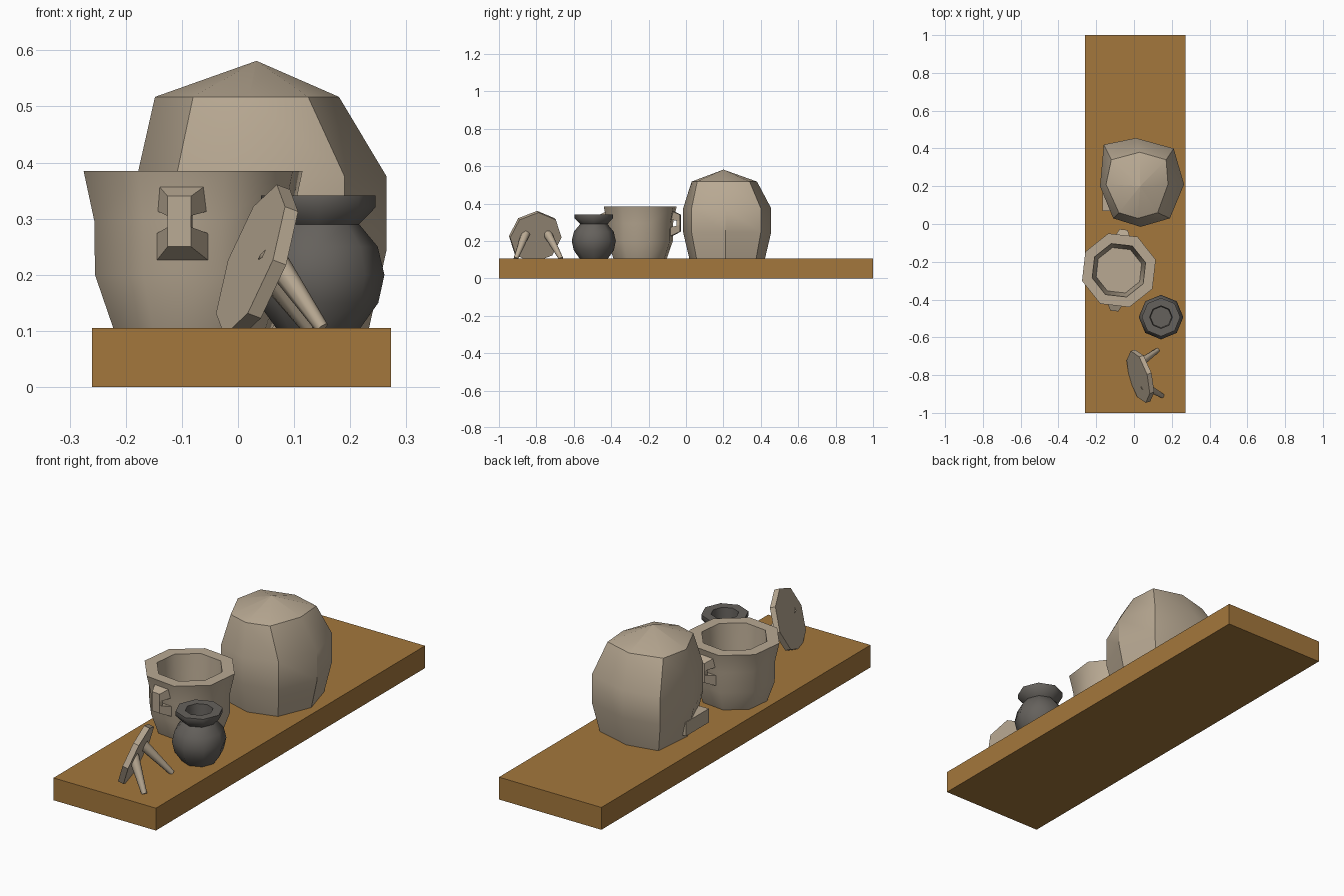
import bpy, bmesh, math
from mathutils import Vector

if "Cube" in bpy.data.objects:
    bpy.data.objects.remove(bpy.data.objects["Cube"])


def mat(name, rgb):
    m = bpy.data.materials.new(name)
    m.diffuse_color = (*rgb, 1)
    m.use_nodes = True
    m.node_tree.nodes["Principled BSDF"].inputs["Base Color"].default_value = m.diffuse_color
    return m


WOOD = mat("wood", (0.37, 0.185, 0.045))
CLAY = mat("tan_clay", (0.48, 0.395, 0.29))
IRON = mat("dark_grey", (0.13, 0.12, 0.108))


def finish(name, bm, material, angle=None):
    bmesh.ops.recalc_face_normals(bm, faces=bm.faces[:])
    me = bpy.data.meshes.new(name)
    bm.to_mesh(me)
    bm.free()
    me.materials.append(material)
    ob = bpy.data.objects.new(name, me)
    bpy.context.collection.objects.link(ob)
    if angle:
        bpy.ops.object.select_all(action='DESELECT')
        ob.select_set(True)
        bpy.context.view_layer.objects.active = ob
        bpy.ops.object.shade_smooth_by_angle(angle=math.radians(angle))
    return ob


def loft(bm, rings):
    """Skin a list of rings of equal length and cap both ends."""
    vs = [[bm.verts.new(p) for p in r] for r in rings]
    n = len(vs[0])
    for a, b in zip(vs, vs[1:]):
        for i in range(n):
            j = (i + 1) % n
            bm.faces.new((a[i], a[j], b[j], b[i]))
    bm.faces.new(vs[0][::-1])
    bm.faces.new(vs[-1])


def turned(profile, center, start, sides=8):
    """Rings for a (radius, z) profile."""
    cx, cy = center
    angs = [math.radians(start) + 2 * math.pi * i / sides for i in range(sides)]
    return [[(cx + r * math.cos(a), cy + r * math.sin(a), z) for a in angs]
            for r, z in profile]


def box(name, lo, hi, material):
    bm = bmesh.new()
    loft(bm, [[(lo[0], lo[1], z), (hi[0], lo[1], z), (hi[0], hi[1], z), (lo[0], hi[1], z)]
              for z in (lo[2], hi[2])])
    return finish(name, bm, material)


# Shelf board
TOP = 0.105
box("shelf_board", (-0.26, -1, 0), (0.273, 1, TOP), WOOD)

# Large closed jar: uneven eight-sided body with a low peaked lid
belly = [(-0.16, 0.42), (0.01, 0.455), (0.21, 0.40), (0.265, 0.21),
         (0.19, 0.03), (0.035, -0.015), (-0.11, 0.03), (-0.18, 0.20)]
shoulder = [(-0.12, 0.34), (0.03, 0.38), (0.17, 0.34), (0.18, 0.21),
            (0.125, 0.06), (0.02, 0.03), (-0.08, 0.06), (-0.148, 0.21)]
foot = [(0.04 + (x - 0.04) * 0.86, 0.22 + (y - 0.22) * 0.86) for x, y in belly]
peak = [(0.033 + (x - 0.033) * 0.004, 0.2 + (y - 0.2) * 0.004) for x, y in shoulder]
bm = bmesh.new()
loft(bm, [[(x, y, z) for x, y in ring] for ring, z in
          ((foot, TOP), (belly, 0.245), (belly, 0.375), (shoulder, 0.517), (peak, 0.581))])
finish("large_jar", bm, CLAY, 35)
box("jar_plate", (-0.168, 0.07, 0.125), (-0.10, 0.24, 0.19), CLAY)

# Open two-handled pot
POT = (-0.08, -0.245)
bm = bmesh.new()
loft(bm, turned([(0.148, TOP), (0.182, 0.2), (0.183, 0.295), (0.203, 0.385),
                 (0.147, 0.385), (0.14, 0.30), (0.125, 0.14)], POT, 16))
finish("open_pot", bm, CLAY, 46)

# Pot handles: two tapering arms joined by an upright bar, on opposite walls
for label, ang in (("front", -96.5), ("back", 83.5)):
    a = math.radians(ang)
    out = Vector((math.cos(a), math.sin(a), 0))
    side = Vector((-math.sin(a), math.cos(a), 0))
    base = Vector((*POT, 0))

    def section(d, w, z0, z1):
        return [base + out * d + side * s + Vector((0, 0, z))
                for s, z in ((-w, z0), (w, z0), (w, z1), (-w, z1))]

    bm = bmesh.new()
    loft(bm, [section(0.16, 0.05, 0.315, 0.366), section(0.217, 0.021, 0.305, 0.34)])
    loft(bm, [section(0.16, 0.05, 0.222, 0.272), section(0.217, 0.021, 0.25, 0.285)])
    loft(bm, [section(0.197, 0.021, 0.26, 0.33), section(0.217, 0.021, 0.26, 0.33)])
    finish(label + "_handle", bm, CLAY)

# Small dark round pot with a flared rim
bm = bmesh.new()
loft(bm, turned([(0.075, TOP), (0.107, 0.15), (0.118, 0.2), (0.106, 0.25), (0.073, 0.29),
                 (0.102, 0.32), (0.102, 0.341), (0.06, 0.341), (0.056, 0.27)],
                (0.143, -0.493), 90))
finish("small_dark_pot", bm, IRON, 46)

# Leaning stool: tilted octagonal seat with two tapered legs
tilt = math.radians(20)
h = Vector((0.28, -0.96, 0))
m = Vector((0.96, 0.28, 0))
up = m * math.sin(tilt) + Vector((0, 0, math.cos(tilt)))
n = m * math.cos(tilt) - Vector((0, 0, math.sin(tilt)))
c = Vector((0.034, -0.806, 0.222))
bm = bmesh.new()
loft(bm, [[c + n * t + (h * math.sin(k * math.pi / 4) + up * math.cos(k * math.pi / 4)) * 0.143
           for k in range(8)] for t in (-0.013, 0.013)])
finish("stool_seat", bm, CLAY)

for i, (s, tip) in enumerate(((0.055, (0.15, -0.91, TOP)), (-0.065, (0.125, -0.668, TOP)))):
    root, tip = c + h * s + up * 0.02, Vector(tip)
    axis = (tip - root).normalized()
    e1 = axis.orthogonal().normalized()
    e2 = axis.cross(e1)
    bm = bmesh.new()
    loft(bm, [[p + (e1 * math.cos(k * math.pi / 4) + e2 * math.sin(k * math.pi / 4)) * r
               for k in range(8)] for p, r in ((root, 0.024), (tip, 0.012))])
    finish("stool_leg_%d" % (i + 1), bm, CLAY, 50)
